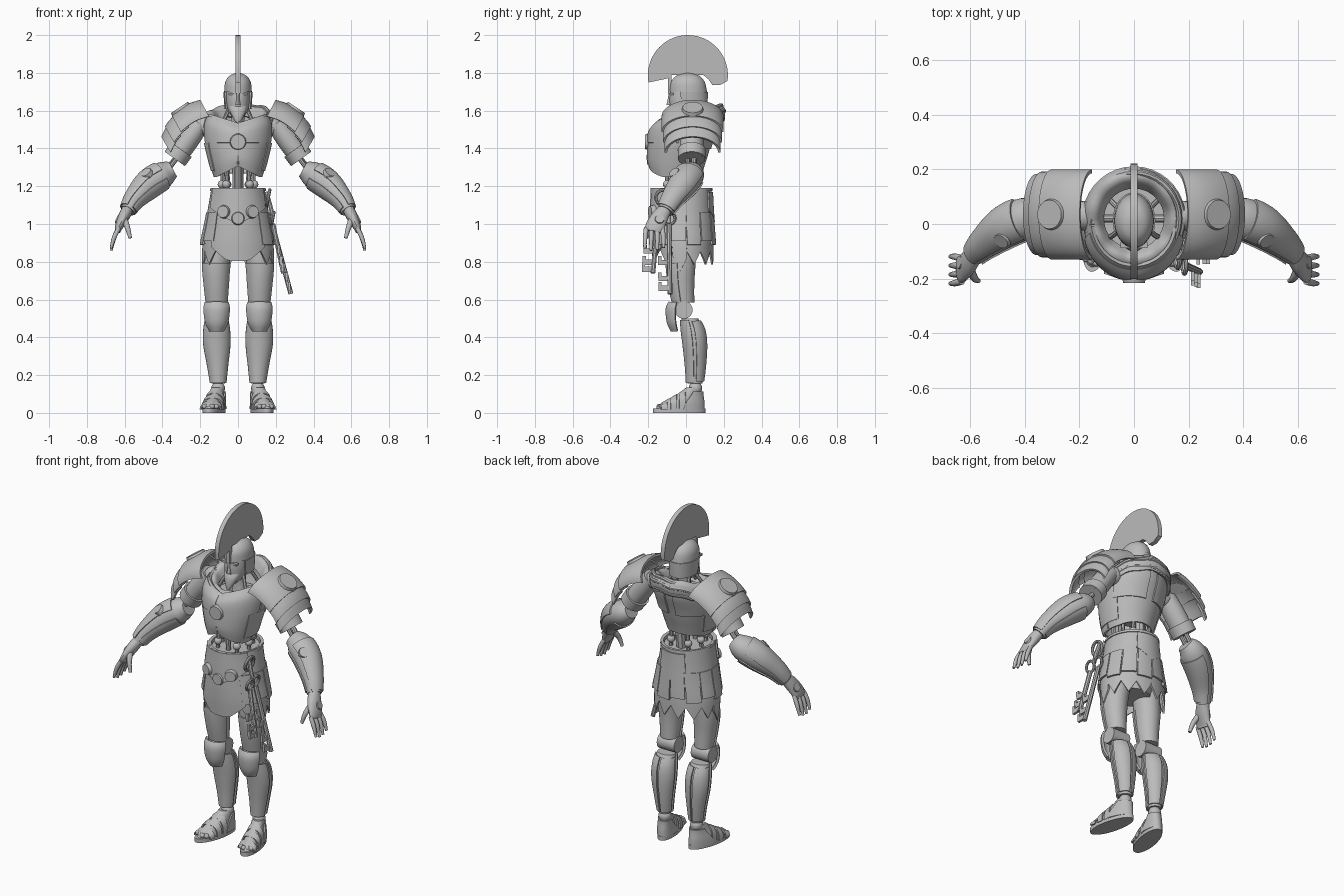
import bpy, bmesh, math
from mathutils import Vector

old = bpy.data.objects.get("Cube")
if old:
    bpy.data.objects.remove(old, do_unlink=True)

steel = bpy.data.materials.new("plain_grey")
steel.use_nodes = True
GREY = (0.5, 0.5, 0.5, 1)
steel.diffuse_color = GREY
steel.node_tree.nodes["Principled BSDF"].inputs["Base Color"].default_value = GREY
made = []


def finish(name, data, thick=0, mirror=False):
    ob = bpy.data.objects.new(name, data)
    bpy.context.collection.objects.link(ob)
    data.materials.append(steel)
    if thick:
        m = ob.modifiers.new("thickness", "SOLIDIFY")
        m.thickness, m.offset = thick, 0
    if mirror:
        ob.modifiers.new("mirror", "MIRROR")
    made.append(ob)


def from_bm(name, bm, **kw):
    bmesh.ops.recalc_face_normals(bm, faces=bm.faces[:])
    me = bpy.data.meshes.new(name)
    bm.to_mesh(me)
    bm.free()
    finish(name, me, **kw)


def sheet(name, f, nu, nv, wrap=False, cap=False, **kw):
    """Grid surface f(u, v), optionally closed around u and capped."""
    bm = bmesh.new()
    cols = nu if wrap else nu + 1
    rows = [[bm.verts.new(f(i / nu, j / nv)) for i in range(cols)] for j in range(nv + 1)]
    for a, b in zip(rows, rows[1:]):
        for i in range(nu):
            k = (i + 1) % cols
            bm.faces.new((a[i], a[k], b[k], b[i]))
    if cap:
        bm.faces.new(rows[0])
        bm.faces.new(rows[-1])
    from_bm(name, bm, **kw)


def blend(keys, v):
    """Smooth curve through the key tuples, v in 0..1."""
    x = v * (len(keys) - 1)
    i = min(int(x), len(keys) - 2)
    t = x - i
    k = [Vector(keys[max(0, min(len(keys) - 1, i + o))]) for o in (-1, 0, 1, 2)]
    m0, m1 = (k[2] - k[0]) / 2, (k[3] - k[1]) / 2
    return (k[1] * (2*t**3 - 3*t*t + 1) + m0 * (t**3 - 2*t*t + t)
            + k[2] * (3*t*t - 2*t**3) + m1 * (t**3 - t*t))


def loft(name, rings, a0=-180, a1=180, grow=0, thick=0, n=32, path=False, warp=None, v0=0, v1=1, mirror=False):
    """Rings are (x, y, z, half width, half depth); angle 0 faces the front."""
    full = a1 - a0 >= 360

    def f(u, v):
        v = v0 + (v1 - v0) * v
        r = blend(rings, v)
        w, d = Vector((1, 0, 0)), Vector((0, 1, 0))
        if path:
            t = blend(rings, min(1, v + .02)) - blend(rings, max(0, v - .02))
            t = Vector(t[:3]).normalized()
            w = d.cross(t).normalized()
            d = t.cross(w)
        a = math.radians(a0 + (a1 - a0) * u)
        p = Vector(r[:3]) + w * (r[3] + grow) * math.sin(a) - d * (r[4] + grow) * math.cos(a)
        return warp(p) if warp else p
    sheet(name, f, n, 4 * (len(rings) - 1), wrap=full, cap=full and not thick, thick=thick, mirror=mirror)


def tube(name, pts, r, closed=False, mirror=False):
    cu = bpy.data.curves.new(name, "CURVE")
    cu.dimensions, cu.bevel_depth, cu.bevel_resolution, cu.use_fill_caps = "3D", r, 2, True
    s = cu.splines.new("POLY")
    s.points.add(len(pts) - 1)
    for q, p in zip(s.points, pts):
        q.co = (*p, 1)
    s.use_cyclic_u = closed
    finish(name, cu, mirror=mirror)


def disc(name, loc, normal, r, depth, mirror=False, top=0.85):
    bm = bmesh.new()
    bmesh.ops.create_cone(bm, cap_ends=True, segments=24, radius1=r, radius2=r * top, depth=depth)
    q = Vector(normal).to_track_quat("Z", "Y")
    for v in bm.verts:
        v.co = q @ v.co + Vector(loc)
    from_bm(name, bm, mirror=mirror)


def ball(name, loc, r, mirror=False):
    bm = bmesh.new()
    bmesh.ops.create_uvsphere(bm, u_segments=20, v_segments=12, radius=r)
    bmesh.ops.translate(bm, verts=bm.verts[:], vec=loc)
    from_bm(name, bm, mirror=mirror)


def block(name, loc, size, mirror=False):
    bm = bmesh.new()
    bmesh.ops.create_cube(bm, size=1)
    for v in bm.verts:
        v.co = Vector([v.co[i] * size[i] + loc[i] for i in range(3)])
    from_bm(name, bm, mirror=mirror)


# Helmet, face and crest
helm = [(0, .02, 1.61, .066, .088), (0, .014, 1.66, .07, .096), (0, .012, 1.7, .073, .099)]
dome = [helm[-1], (0, .01, 1.75, .068, .09), (0, .01, 1.785, .045, .06), (0, .01, 1.802, .004, .005)]
loft("helmet_sides", helm, 66, 294, thick=.01)
loft("helmet_dome", dome)
loft("head", [(0, -.05, 1.56, .025, .03), (0, -.028, 1.6, .052, .055), (0, -.012, 1.66, .062, .076), (0, 0, 1.72, .06, .08)])
loft("beard", [(0, -.092, 1.525, .006, .008), (0, -.08, 1.56, .026, .022), (0, -.064, 1.6, .044, .032), (0, -.05, 1.63, .048, .03)], n=16)
loft("nose", [(0, -.088, 1.63, .013, .016), (0, -.085, 1.66, .009, .012), (0, -.08, 1.7, .009, .01)], n=12)
block("brow", (.03, -.076, 1.688), (.04, .022, .012), True)
arc = [(.01 + .212 * math.cos(math.radians(a)), 1.787 + .213 * math.sin(math.radians(a))) for a in range(-8, 193, 6)]
outline = arc + [(-.195, 1.75), (-.1, 1.77), (-.075, 1.79), (.09, 1.79), (.12, 1.765), (.14, 1.735), (.18, 1.735)]
bm = bmesh.new()
side = bm.faces.new([bm.verts.new((-.013, y, z)) for y, z in outline])
ext = bmesh.ops.extrude_face_region(bm, geom=[side])
bmesh.ops.translate(bm, verts=[g for g in ext["geom"] if isinstance(g, bmesh.types.BMVert)], vec=(.026, 0, 0))
from_bm("crest", bm)
block("crest_front_ridge", (0, -.086, 1.74), (.024, .02, .1))

# Neck machinery and inner torso
loft("neck", [(0, .02, 1.45, .05, .05), (0, .015, 1.55, .035, .035), (0, .01, 1.64, .04, .045)])
loft("inner_torso", [(0, -.02, 1.34, .09, .08), (0, 0, 1.44, .13, .12), (0, .01, 1.48, .13, .12)])
tube("neck_cables", [(.11, -.06, 1.47), (.075, -.04, 1.55), (.04, -.01, 1.62)], .01, mirror=True)
tube("neck_back_cables", [(.1, .1, 1.47), (.07, .07, 1.56), (.04, .04, 1.63)], .01, mirror=True)
tube("collar_struts", [(.03, .02, 1.51), (.15, .02, 1.53)], .014, mirror=True)


# Breastplate and back plate, with arched waist and dipped neckline
def arch(p):
    low = max(0, min(1, (1.36 - p.z) / .11))
    high = max(0, min(1, (p.z - 1.46) / .11))
    if p.y < 0:
        p.z += low * .06 * max(0, 1 - abs(p.x) / .11) - high * .05 * max(0, 1 - abs(p.x) / .15)
    else:
        p.z += low * .25 * p.y
    return p


cuirass = [(0, -.055, 1.25, .122, .135), (0, -.05, 1.33, .145, .15), (0, -.035, 1.43, .168, .163),
           (0, -.014, 1.52, .173, .172), (0, .005, 1.58, .15, .155)]
loft("breastplate", cuirass, -85, 85, thick=.014, warp=arch, n=40)
loft("back_plate", cuirass, 88, 272, thick=.014, warp=arch, n=40)
loft("chest_plate", cuirass, 3, 78, grow=.005, thick=.012, warp=arch, v0=.5, v1=.93, mirror=True)
loft("back_shoulder_blade", cuirass, 110, 172, grow=.01, thick=.012, v0=.42, v1=.85, mirror=True)
loft("side_rib_plate", cuirass, 62, 118, grow=.006, thick=.012, v0=.12, v1=.5, mirror=True)
disc("chest_medallion", (0, -.205, 1.435), (0, -1, 0), .046, .022)
tube("breastplate_seam", [(0, -.201, 1.39), (0, -.204, 1.35), (0, -.2, 1.315)], .005)


# Draped cowl, higher at the back
def tilt(p):
    p.z += .3 * p.y + .004 * math.sin(9 * math.atan2(p.x, p.y))
    return p


cowl = [(0, .02, 1.53, .115, .115), (0, .02, 1.57, .138, .142), (0, .02, 1.567, .166, .168),
        (0, .02, 1.53, .18, .182), (0, .02, 1.485, .174, .172)]
loft("cowl", cowl, thick=.012, n=48, warp=tilt)
for i in range(3):
    ring = blend(cowl, .5 + .2 * i)
    fold = []
    for a in range(60 - 10 * i, 310, 10):
        s, c = math.sin(math.radians(a)), math.cos(math.radians(a))
        fold.append(tilt(Vector((ring[3] * s, .02 - ring[4] * c, ring[2] + .014 * s))))
    tube("cowl_fold_%d" % (i + 1), fold, .011)

# Layered shoulder guards
crown = [(.19, 1.637), (.25, 1.618), (.31, 1.58), (.365, 1.525), (.4, 1.46)]
for i, (s0, s1, lift) in enumerate([(0, .62, .016), (.45, .82, .008), (.65, 1, 0)]):
    def guard(u, v, s0=s0, s1=s1, lift=lift):
        t = math.radians(-88 + 176 * u)
        p = blend(crown, s0 + (s1 - s0) * v)
        drop = .1 * (1 - math.cos(t)) - lift
        return (p[0] - .45 * drop, .035 + (.142 + lift) * math.sin(t), p[1] - .85 * drop)
    sheet("shoulder_guard_%d" % (i + 1), guard, 28, 8, thick=.014, mirror=True)
disc("shoulder_disc", (.302, .035, 1.605), (.55, 0, .83), .062, .03, True)

# Arms
loft("upper_arm", [(.2, .03, 1.53, .05, .055), (.26, .03, 1.45, .058, .062), (.335, .03, 1.345, .056, .062)], path=True, mirror=True)
loft("upper_arm_cuff", [(.3, .03, 1.394, .063, .069), (.335, .03, 1.345, .061, .067)], path=True, thick=.01, mirror=True)
ball("shoulder_joint", (.18, .03, 1.52), .055, True)
tube("elbow_rods", [(.32, .045, 1.36), (.4, .035, 1.26)], .014, mirror=True)
tube("elbow_rods_front", [(.315, .01, 1.36), (.39, .005, 1.26)], .012, mirror=True)
forearm = [(.345, .025, 1.29, .045, .05), (.395, .022, 1.262, .07, .075), (.47, -.012, 1.212, .073, .074),
           (.545, -.07, 1.135, .053, .056), (.585, -.11, 1.07, .039, .043)]
loft("forearm", forearm, path=True, mirror=True)
loft("forearm_plate", forearm, 20, 160, grow=.002, thick=.01, path=True, v0=.3, v1=.95, mirror=True)
loft("forearm_inner_plate", forearm, 200, 340, grow=.002, thick=.01, path=True, v0=.3, v1=.95, mirror=True)
disc("elbow_disc", (.482, -.058, 1.268), (.5, -.55, .67), .034, .024, True)

# Hands
loft("palm", [(.583, -.107, 1.08, .03, .034), (.606, -.14, 1.035, .03, .046), (.63, -.165, .985, .021, .05), (.638, -.17, .96, .015, .045)],
     path=True, n=20, mirror=True)
disc("hand_disc", (.636, -.14, 1.025), (.88, .1, .4), .027, .014, True)
for i in range(4):
    y = -.21 + .028 * i
    end = .855 + .012 * abs(i - 1.4)
    loft("finger_%d" % (i + 1), [(.63, y, .98, .012, .013), (.655, y - .006 + .004 * i, .93, .012, .012),
         (.672, y - .008 + .005 * i, end, .007, .008)], path=True, n=12, mirror=True)
loft("thumb", [(.603, -.16, 1.03, .017, .02), (.585, -.197, .98, .014, .014), (.57, -.208, .925, .009, .009)], path=True, n=12, mirror=True)

# Waist cables
tube("spine", [(0, .04, 1.16), (0, .05, 1.25), (0, .05, 1.36)], .028)
for x, y in ((.065, -.1), (.09, -.02), (.06, .06)):
    tube("waist_cable", [(x, y, 1.16), (x * .9, y, 1.24), (x, y, 1.35)], .011, mirror=True)
    ball("waist_joint", (x * .95, y, 1.21), .022, True)
tube("front_piston", [(0, -.09, 1.16), (0, -.1, 1.36)], .014)

# Belt and skirt of hanging strips
skirt = [(0, -.02, 1.19, .135, .148), (0, -.02, 1.1, .15, .152), (0, -.018, 1.0, .168, .157),
         (0, -.014, .9, .188, .16), (0, -.01, .8, .192, .158)]
loft("pelvis", [(0, -.02, .85, .1, .1), (0, -.02, 1.0, .13, .13), (0, -.02, 1.17, .128, .138)])
loft("waist_shell", skirt, thick=.012, v1=.55, n=48)
loft("belt_rim", skirt, grow=.006, thick=.01, v1=.06, n=48)


def strip(name, a0, a1, top, bottom, tip, grow, flat=0.0):
    """Hanging panel whose lower edge is flat in the middle and rises by tip."""
    def f(u, v):
        low = bottom + tip * max(0, abs(2 * u - 1) - flat) / (1 - flat)
        z = top + (low - top) * v
        r = blend(skirt, min(1, (1.19 - z) / .39))
        a = math.radians(a0 + (a1 - a0) * u)
        return ((r[3] + grow) * math.sin(a), r[1] - (r[4] + grow) * math.cos(a), z)
    sheet(name, f, 10, 8, thick=.01)


for i in range(10):
    mid = 54 + 28 * i
    hem = .75 if i in (1, 8) else .785
    strip("upper_strip_%d" % i, mid - 13, mid + 13, 1.06, .89 + .02 * (i % 2), 0, .008)
    strip("lower_strip_%d" % i, mid - 14, mid + 14, .98, hem, .07, -.006)
strip("front_panel", -46, 46, 1.08, .805, .075, .004, .35)
strip("belly_plate", -62, 62, 1.19, 1.0, .09, .014)
strip("back_panel", 150, 210, 1.17, 1.01, .06, .01)
disc("belt_disc", (.077, -.18, 1.065), (.35, -1, 0), .036, .025, True)
disc("belly_medallion", (0, -.192, 1.03), (0, -1, 0), .036, .014)

# Legs
thigh = [(.113, -.012, .585, .053, .056), (.115, -.022, .68, .062, .066), (.115, -.025, .78, .07, .075), (.1, -.02, .92, .075, .08)]
shin = [(.105, .047, .155, .036, .04), (.108, .05, .25, .049, .049), (.112, .047, .36, .065, .058),
        (.113, .037, .44, .064, .058), (.113, .02, .5, .054, .044)]
loft("thigh", thigh, mirror=True)
loft("thigh_front_plate", thigh, -75, 75, grow=.003, thick=.01, v1=.7, mirror=True)
loft("shin", shin, mirror=True)
loft("greave", shin, -80, 80, grow=.003, thick=.01, v0=.02, v1=.95, mirror=True)
for a in (97, 185):
    loft("calf_plate", shin, a, a + 78, grow=.003, thick=.01, v0=.05, v1=.92, mirror=True)
disc("knee_joint", (.113, -.012, .545), (1, 0, 0), .047, .115, True, 1)
loft("knee_guard", [(.113, -.03, .435, .035, .045), (.113, -.035, .48, .058, .06), (.113, -.035, .55, .067, .066), (.113, -.03, .585, .06, .056)],
     -72, 72, thick=.014, mirror=True)
ball("ankle_joint", (.105, .05, .13), .036, True)


# Sandalled feet, toes turned out
def splay(p):
    p.x -= (p.y - .05) * .2
    return p


foot = [(.11, -.036, .02, .05, .125), (.11, -.02, .055, .046, .108), (.108, .015, .095, .038, .068), (.106, .042, .135, .033, .04)]
loft("sole", [(.11, -.036, 0, .055, .139), (.11, -.036, .024, .055, .139)], warp=splay, mirror=True)
loft("foot", foot, warp=splay, mirror=True)
loft("heel_guard", foot, 100, 260, grow=.006, thick=.008, v1=.8, warp=splay, mirror=True)
for y, h, w in ((-.115, .042, .045), (-.065, .076, .046), (-.02, .102, .044)):
    def strap(u, v, y=y, h=h, w=w):
        a = math.pi * u
        rise = (h - .018 + .02 * v) * math.sin(a) ** .6
        return splay(Vector((.11 - (w + .008) * math.cos(a), y + .032 * (v - .5), .018 + rise)))
    sheet("sandal_strap", strap, 14, 2, thick=.008, mirror=True)
for i in range(4):
    ball("toe", splay(Vector((.078 + .021 * i, -.142 + .008 * abs(i - 1), .034))), .014, True)

# Keys hanging from the left hip
for top, end in (((.18, -.09, 1.0), (.28, -.085, .63)), ((.185, -.15, 1.0), (.24, -.175, .74))):
    top, end = Vector(top), Vector(end)
    tube("key_shaft", [top, end], .013)
    tube("key_bow", [top + Vector((.006 * math.sin(a), .032 * math.cos(a), .03 + .032 * math.sin(a)))
                     for a in [i * math.pi / 8 for i in range(16)]], .008, closed=True)
    for t in (.55, .78, .92):
        spot = top.lerp(end, t)
        block("key_tooth", spot + Vector((0, -.03, 0)), (.014, .06, .028))
        block("key_notch", spot + Vector((0, -.052, .018)), (.014, .018, .03))
tube("key_chain", [(.15, -.11, 1.17), (.17, -.12, 1.1), (.185, -.12, 1.04)], .012)
tube("key_ring", [(.16 + .008 * math.sin(a), -.12 + .04 * math.cos(a), 1.14 + .04 * math.sin(a))
                  for a in [i * math.pi / 10 for i in range(20)]], .009, closed=True)

# Apply modifiers and shade
bpy.ops.object.select_all(action="DESELECT")
for ob in made:
    ob.select_set(True)
bpy.context.view_layer.objects.active = made[0]
bpy.ops.object.convert(target="MESH")
bpy.ops.object.shade_smooth_by_angle(angle=math.radians(35))
